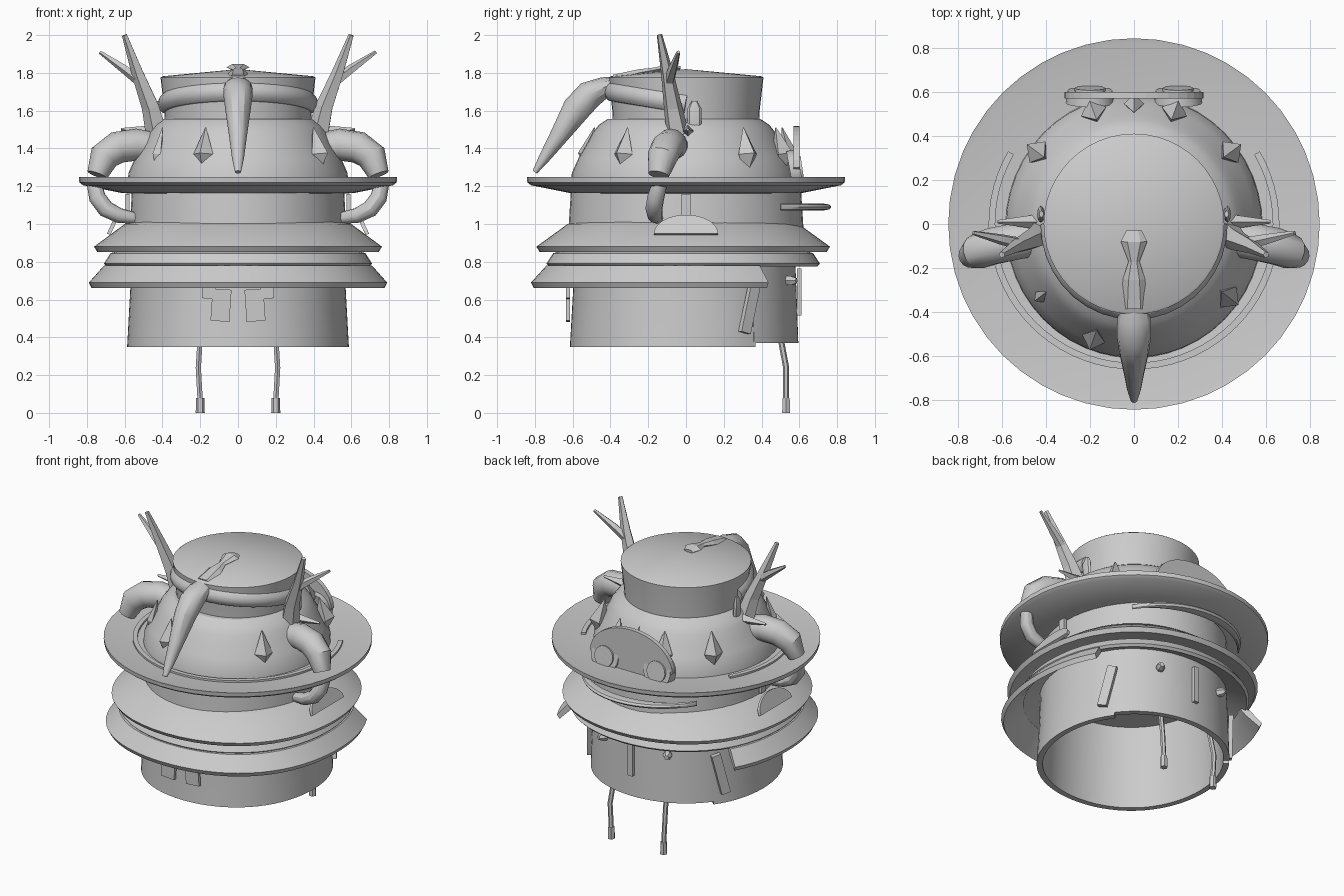
import bpy, bmesh
from math import sin, cos, pi, radians
from mathutils import Vector, Matrix

cube = bpy.data.objects.get("Cube")
if cube:
    bpy.data.objects.remove(cube, do_unlink=True)

grey = bpy.data.materials.new("plain_grey")
grey.use_nodes = True
grey.diffuse_color = (0.6, 0.6, 0.6, 1)
grey.node_tree.nodes["Principled BSDF"].inputs["Base Color"].default_value = (0.6, 0.6, 0.6, 1)


def finish(name, bm, smooth=True):
    bmesh.ops.remove_doubles(bm, verts=bm.verts, dist=0.0002)
    bmesh.ops.recalc_face_normals(bm, faces=bm.faces)
    me = bpy.data.meshes.new(name)
    bm.to_mesh(me)
    bm.free()
    me.materials.append(grey)
    ob = bpy.data.objects.new(name, me)
    bpy.context.collection.objects.link(ob)
    if smooth:
        bpy.ops.object.select_all(action='DESELECT')
        ob.select_set(True)
        bpy.context.view_layer.objects.active = ob
        bpy.ops.object.shade_smooth_by_angle(angle=radians(30))
    return ob


def revolve(name, profile, closed=True, start=0, end=360, seg=48, deep=1.0, shift=0.0, bulge=0.0):
    """Turn an (r, z) profile around z; deep stretches along y, bulge swells the diagonals."""
    bm = bmesh.new()
    full = end - start >= 360
    count = seg if full else seg + 1
    rings = []
    for i in range(count):
        a = radians(start + (end - start) * i / seg)
        f = 1 + bulge * sin(2 * a) ** 2
        rings.append([bm.verts.new((r * f * cos(a), r * f * sin(a) * deep + shift, z)) for r, z in profile])
    n = len(profile)
    for i in range(seg):
        p, q = rings[i], rings[(i + 1) % count]
        for j in range(n if closed else n - 1):
            k = (j + 1) % n
            bm.faces.new((p[j], p[k], q[k], q[j]))
    if not full and closed:
        bm.faces.new(rings[0])
        bm.faces.new(rings[-1])
    return finish(name, bm)


def loft(name, stations, sides=8, ref=(0, 1, 0), smooth=True):
    """Sweep an ellipse along stations of (x, y, z, half width, half depth)."""
    bm = bmesh.new()
    pts = [Vector(s[:3]) for s in stations]
    rings = []
    for i, s in enumerate(stations):
        t = (pts[min(i + 1, len(pts) - 1)] - pts[max(i - 1, 0)]).normalized()
        side = t.cross(Vector(ref)).normalized()
        up = side.cross(t)
        rings.append([bm.verts.new(pts[i] + side * s[3] * cos(2 * pi * k / sides)
                                   + up * s[4] * sin(2 * pi * k / sides)) for k in range(sides)])
    for p, q in zip(rings, rings[1:]):
        for k in range(sides):
            m = (k + 1) % sides
            bm.faces.new((p[k], p[m], q[m], q[k]))
    bm.faces.new(rings[0])
    bm.faces.new(rings[-1])
    return finish(name, bm, smooth)


def rod(name, pts, radii, sides=8, **kw):
    return loft(name, [(*p, r, r) for p, r in zip(pts, radii)], sides, **kw)


def plate(name, outline, depth, matrix):
    """Extrude a 2D outline and place it."""
    bm = bmesh.new()
    face = bm.faces.new([bm.verts.new((u, v, -depth / 2)) for u, v in outline])
    out = bmesh.ops.extrude_face_region(bm, geom=[face])
    bmesh.ops.translate(bm, vec=(0, 0, depth), verts=[g for g in out["geom"] if isinstance(g, bmesh.types.BMVert)])
    bmesh.ops.transform(bm, matrix=matrix, verts=bm.verts)
    return finish(name, bm, False)


def wall(azimuth, radius, z, tilt=0, roll=0):
    """Frame on the outside wall: u runs around, v up, depth outward."""
    return (Matrix.Rotation(radians(azimuth + 90), 4, 'Z') @ Matrix.Translation((0, -radius, z))
            @ Matrix.Rotation(radians(90 - tilt), 4, 'X') @ Matrix.Rotation(radians(roll), 4, 'Z'))


def rect(w, h):
    return [(-w / 2, -h / 2), (w / 2, -h / 2), (w / 2, h / 2), (-w / 2, h / 2)]


# Open drum with a slightly shorter back panel, then torso and head
drum = dict(deep=1.03, shift=-.01, bulge=.018)
revolve("lower_drum", [(.587, .35), (.57, .66), (.565, .95), (.53, .95), (.55, .35)], start=142, end=398, **drum)
revolve("back_panel", [(.587, .37), (.577, .66), (.565, .95), (.53, .95), (.55, .37)], start=37, end=143, **drum)
revolve("drum_ceiling", [(.56, .93), (.56, .92), (0, .92)], False, **drum)
revolve("torso", [(0, .93), (.575, .93), (.572, 1.0), (.562, 1.17), (0, 1.17)], False, deep=1.085)
revolve("shoulder_dome", [(0, 1.2), (.585, 1.2), (.58, 1.27), (.545, 1.35), (.5, 1.43), (.475, 1.48),
                          (.44, 1.525), (.395, 1.555), (0, 1.56)], False, deep=1.025, shift=-.01)
revolve("head_drum", [(.385, 1.5), (.39, 1.6), (.41, 1.775), (.4, 1.782), (0, 1.82)], False)

# Wide brim with a shallow inner lip
revolve("brim", [(.5, 1.2), (.55, 1.16), (.62, 1.165), (.82, 1.205), (.84, 1.22), (.843, 1.248),
                 (.82, 1.243), (.5, 1.225)])
revolve("brim_lip", [(.63, 1.225), (.66, 1.225), (.66, 1.247), (.63, 1.247)], start=150, end=390)

# Stacked flared skirts, the lowest open at the back
flare = dict(deep=1.02, shift=-.015)
revolve("upper_skirt", [(.56, 1.01), (.6, 1.0), (.762, .88), (.745, .852), (.56, .9)], bulge=.025, **flare)
revolve("middle_skirt", [(.56, .88), (.675, .845), (.71, .79), (.695, .775), (.56, .84)], bulge=.025, **flare)
revolve("lower_skirt", [(.655, .785), (.71, .78), (.79, .69), (.775, .66), (.69, .74)], start=147, end=393,
        bulge=.035, **flare)

# Collar roll around the front of the head
collar = []
for i in range(19):
    a = pi + pi * i / 18
    collar.append((.38 * cos(a), .39 * sin(a), 1.635 - .065 * sin(a), .045, .052))
loft("collar_roll", collar, 12, ref=(0, 0, 1))

# Curved beak with a crest running onto the crown
loft("beak", [(0, -.34, 1.755, .05, .03), (0, -.43, 1.725, .075, .055), (0, -.51, 1.685, .078, .075),
              (0, -.58, 1.61, .068, .075), (0, -.67, 1.47, .048, .05), (0, -.75, 1.35, .032, .03),
              (0, -.8, 1.275, .016, .014)], 12, ref=(0, .5, 1))
loft("beak_crest", [(0, -.03, 1.825, .035, .012), (0, -.08, 1.83, .06, .02), (0, -.17, 1.815, .025, .015),
                    (0, -.25, 1.8, .05, .022), (0, -.38, 1.765, .06, .03)], 6, ref=(0, 0, 1), smooth=False)

# Parts found on both sides
for s, tag in ((1, "left"), (-1, "right")):
    rod(tag + "_antler", [(s * .42, -.04, 1.45), (s * .46, -.07, 1.62), (s * .53, -.1, 1.8), (s * .6, -.14, 2.0)],
        [.065, .05, .034, .015], 5, smooth=False)
    rod(tag + "_antler_branch", [(s * .51, -.09, 1.75), (s * .6, -.07, 1.82), (s * .73, -.04, 1.91)],
        [.03, .025, .01], 5, smooth=False)
    rod(tag + "_antler_spur", [(s * .43, .01, 1.49), (s * .62, .01, 1.5)], [.035, .008], 4, smooth=False)
    loft(tag + "_ear", [(s * .41, .045, 1.42, .01, .01), (s * .42, .045, 1.48, .018, .038),
                        (s * .425, .045, 1.61, .015, .038), (s * .42, .045, 1.65, .01, .015)], 8)
    rod(tag + "_upper_arm", [(s * .42, -.06, 1.4), (s * .54, -.08, 1.42), (s * .64, -.1, 1.405),
                             (s * .71, -.125, 1.355), (s * .745, -.145, 1.26)],
        [.08, .085, .085, .08, .055], 14)
    rod(tag + "_lower_arm", [(s * .76, -.14, 1.21), (s * .745, -.16, 1.14), (s * .7, -.17, 1.08),
                             (s * .63, -.165, 1.045), (s * .54, -.15, 1.03)],
        [.04, .045, .045, .04, .03], 12)

    # Half-round side blade lying on the skirt, on a short stem
    az = 0 if s > 0 else 180
    half_disc = [(.17 * cos(pi * i / 16), .11 * sin(pi * i / 16)) for i in range(17)]
    plate(tag + "_side_blade", half_disc, .02, wall(az, .685, .945, 25))
    plate(tag + "_blade_stem", rect(.05, .14), .02, wall(az, .585, 1.09))

    # Front tabs
    for name, x, w, z, h in (("long", .09, .1, .57, .17), ("short", .155, .07, .635, .06)):
        plate(tag + "_" + name + "_tab", rect(w, h), .02,
              Matrix.Translation((s * x, -.625, z)) @ Matrix.Rotation(radians(90), 4, 'X')
              @ Matrix.Rotation(radians(s * 4), 4, 'Z'))

    # Thin hanging legs with feet, braced to the inside of the drum
    rod(tag + "_leg", [(s * .2, .5, .66), (s * .2, .5, .4), (s * .21, .53, .24), (s * .2, .53, .06)],
        [.016] * 4, 6, ref=(1, 0, 0))
    rod(tag + "_foot", [(s * .2, .53, 0), (s * .2, .53, .08)], [.024, .022], 6)
    rod(tag + "_leg_brace", [(s * .2, .5, .6), (s * .42, .33, .62)], [.016, .016], 6, ref=(0, 0, 1))

    # Back straps and knobs
    plate(tag + "_back_strap", rect(.06, .28), .03, wall(90 - s * 56, .605, .56, 0, -s * 14))
    rod(tag + "_knob", [(s * .22, .51, .7), (s * .25, .56, .7), (s * .26, .585, .7)], [.028, .028, .015], 6,
        ref=(0, 0, 1), smooth=False)

    # Round lens rims at the back
    for name, r, y in (("lens_rim", .11, .605), ("lens", .075, .617)):
        rod(tag + "_" + name, [(s * .2, .55, 1.28), (s * .2, y, 1.29)], [r, r * .93], 20, ref=(0, 0, 1))

plate("center_strap", rect(.035, .25), .025, wall(90, .6, .64))

# Fan-shaped back plate
fan = [(.315 * cos(pi * i / 18), .22 * sin(pi * i / 18)) for i in range(19)] + [(-.2, -.1), (.2, -.1)]
plate("back_fan", fan, .03, wall(90, .585, 1.3))

# Crescent shelf below the brim at the back
crescent = []
for i in range(17):
    a = radians(30 + 120 * i / 16)
    crescent.append((.5 * cos(a), .27 + .46 * sin(a), 1.09, .005 + .035 * sin(pi * i / 16), .018))
loft("back_crescent", crescent, 8, ref=(0, 0, 1))

# Kite-shaped spikes around the shoulders
for i, (x, y, w) in enumerate(((-.18, -.51, .055), (-.42, -.325, .03), (.42, -.325, .06), (.43, .32, .06),
                               (-.43, .32, .06), (.18, .5, .06), (-.18, .5, .06), (0, .535, .045))):
    rod("shoulder_spike_%d" % (i + 1), [(x, y, 1.26), (x * 1.02, y * 1.02, 1.37), (x * .95, y * .95, 1.51)],
        [.008, w, .003], 4, ref=(x, y, 0), smooth=False)
